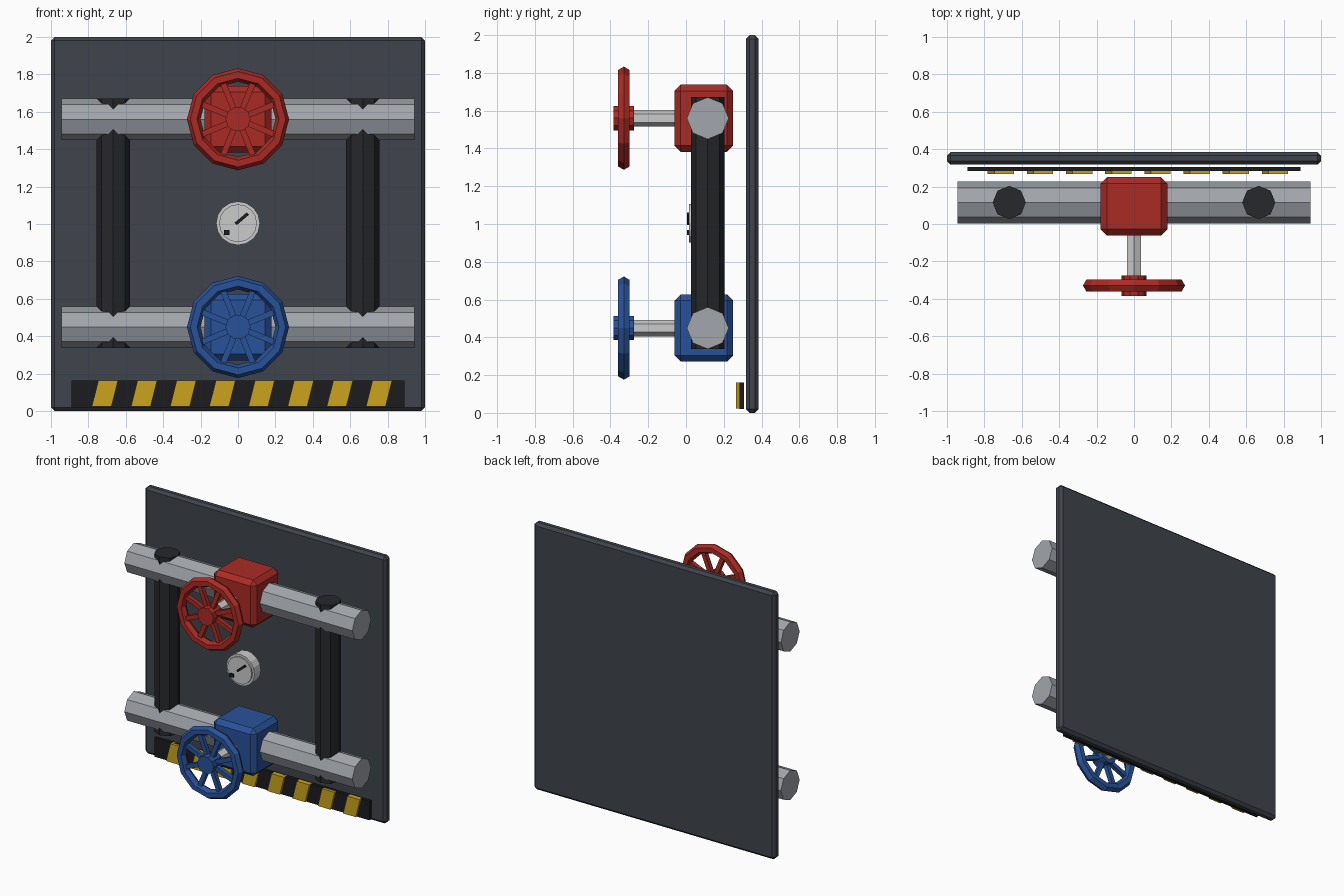
import bpy
from math import sin, cos, pi, radians
from mathutils import Matrix, Vector

if "Cube" in bpy.data.objects:
    bpy.data.objects.remove(bpy.data.objects["Cube"])


def mat(name, r, g, b):
    m = bpy.data.materials.new(name)
    m.diffuse_color = (r, g, b, 1)
    m.use_nodes = True
    m.node_tree.nodes["Principled BSDF"].inputs["Base Color"].default_value = m.diffuse_color
    return m


PANEL = mat("slate", 0.05, 0.056, 0.07)
STEEL = mat("steel", 0.36, 0.38, 0.41)
DARK = mat("dark_iron", 0.02, 0.021, 0.024)
BLACK = mat("black", 0.012, 0.012, 0.014)
LIGHT = mat("light_metal", 0.62, 0.63, 0.64)
RED = mat("red_paint", 0.40, 0.024, 0.018)
BLUE = mat("blue_paint", 0.022, 0.085, 0.32)
YELLOW = mat("yellow_paint", 0.60, 0.37, 0.012)


def make(name, verts, faces, material):
    me = bpy.data.meshes.new(name)
    me.from_pydata(verts, [], faces)
    me.materials.append(material)
    ob = bpy.data.objects.new(name, me)
    bpy.context.collection.objects.link(ob)
    return ob


def sweep(name, profile, axis, lo, hi, material):
    """Extrude a 2D outline along an axis from lo to hi."""
    place = {"X": lambda a, b, t: (t, a, b),
             "Y": lambda a, b, t: (b, t, a),
             "Z": lambda a, b, t: (a, b, t)}[axis]
    n = len(profile)
    verts = [place(a, b, t) for t in (lo, hi) for a, b in profile]
    faces = [tuple(reversed(range(n))), tuple(range(n, 2 * n))]
    faces += [(i, (i + 1) % n, n + (i + 1) % n, n + i) for i in range(n)]
    return make(name, verts, faces, material)


def ngon(ca, cb, r, n, start=0.0):
    return [(ca + r * cos(start + 2 * pi * i / n), cb + r * sin(start + 2 * pi * i / n))
            for i in range(n)]


def box(name, x, y, z, material, bevel=0):
    ob = sweep(name, [(x[0], y[0]), (x[1], y[0]), (x[1], y[1]), (x[0], y[1])], "Z", *z, material)
    if bevel:
        b = ob.modifiers.new("bevel", "BEVEL")
        b.width, b.segments = bevel, 1
    return ob


def bar(name, centre, size, angle, material):
    """Box turned about the front-to-back axis."""
    sx, sy, sz = (s / 2 for s in size)
    ob = box(name, (-sx, sx), (-sy, sy), (-sz, sz), material)
    ob.data.transform(Matrix.Translation(Vector(centre)) @ Matrix.Rotation(-angle, 4, "Y"))
    return ob


def ring(name, centre, major, minor, n, m, material):
    """Faceted torus facing the front."""
    cx, cy, cz = centre
    verts, faces = [], []
    for i in range(n):
        u = 2 * pi * i / n
        for j in range(m):
            v = 2 * pi * j / m
            r = major + minor * cos(v)
            verts.append((cx + r * cos(u), cy + minor * sin(v), cz + r * sin(u)))
            k, l = (i + 1) % n, (j + 1) % m
            faces.append((i * m + j, i * m + l, k * m + l, k * m + j))
    return make(name, verts, faces, material)


# Back panel
box("back_panel", (-1, 1), (0.317, 0.385), (0, 2), PANEL, 0.02)

# Two pipe runs, each with a valve body, stem and handwheel
for tag, z, paint in (("upper", 1.56, RED), ("lower", 0.449, BLUE)):
    sweep(tag + "_pipe", ngon(0.115, z, 0.111, 8), "X", -0.944, 0.944, STEEL)
    box(tag + "_valve_body", (-0.178, 0.178), (-0.061, 0.25), (z - 0.178, z + 0.178), paint, 0.033)
    sweep(tag + "_valve_stem", ngon(z, 0, 0.044, 6), "Y", -0.33, 0.0, LIGHT)
    sweep(tag + "_wheel_hub", ngon(z, 0, 0.067, 10, pi / 2), "Y", -0.385, -0.275, paint)
    ring(tag + "_wheel_rim", (0, -0.329, z), 0.237, 0.036, 12, 6, paint)
    for i in range(8):
        a = radians(22.5 + 45 * i)
        bar(f"{tag}_wheel_spoke_{i + 1}", (0.13 * cos(a), -0.329, z + 0.13 * sin(a)),
            (0.2, 0.032, 0.032), a, paint)

# Vertical connecting pipes
for tag, s in (("left", -1), ("right", 1)):
    sweep(tag + "_connecting_pipe", ngon(0.667 * s, 0.115, 0.089, 8), "Z", 0.338, 1.672, DARK)

# Pressure gauge
sweep("gauge_body", ngon(1.004, 0, 0.117, 16), "Y", 0.028, 0.105, LIGHT)
sweep("gauge_face", ngon(1.004, 0, 0.101, 16), "Y", 0.017, 0.05, LIGHT)
bar("gauge_needle", (0.02, 0.013, 1.028), (0.085, 0.016, 0.017), radians(40), BLACK)
bar("gauge_marker", (-0.061, 0.013, 0.955), (0.03, 0.016, 0.025), 0, BLACK)

# Hazard strip with slanted stripes
box("hazard_strip", (-0.89, 0.89), (0.283, 0.306), (0.02, 0.162), BLACK)
for i in range(8):
    x = -0.712 + 0.2094 * i
    sweep(f"hazard_stripe_{i + 1}",
          [(0.023, x - 0.07), (0.162, x - 0.035), (0.162, x + 0.07), (0.023, x + 0.035)],
          "Y", 0.266, 0.3, YELLOW)

# Make every face point outward
import bmesh
for ob in bpy.context.collection.objects:
    bm = bmesh.new()
    bm.from_mesh(ob.data)
    bmesh.ops.recalc_face_normals(bm, faces=bm.faces)
    bm.to_mesh(ob.data)
    bm.free()
